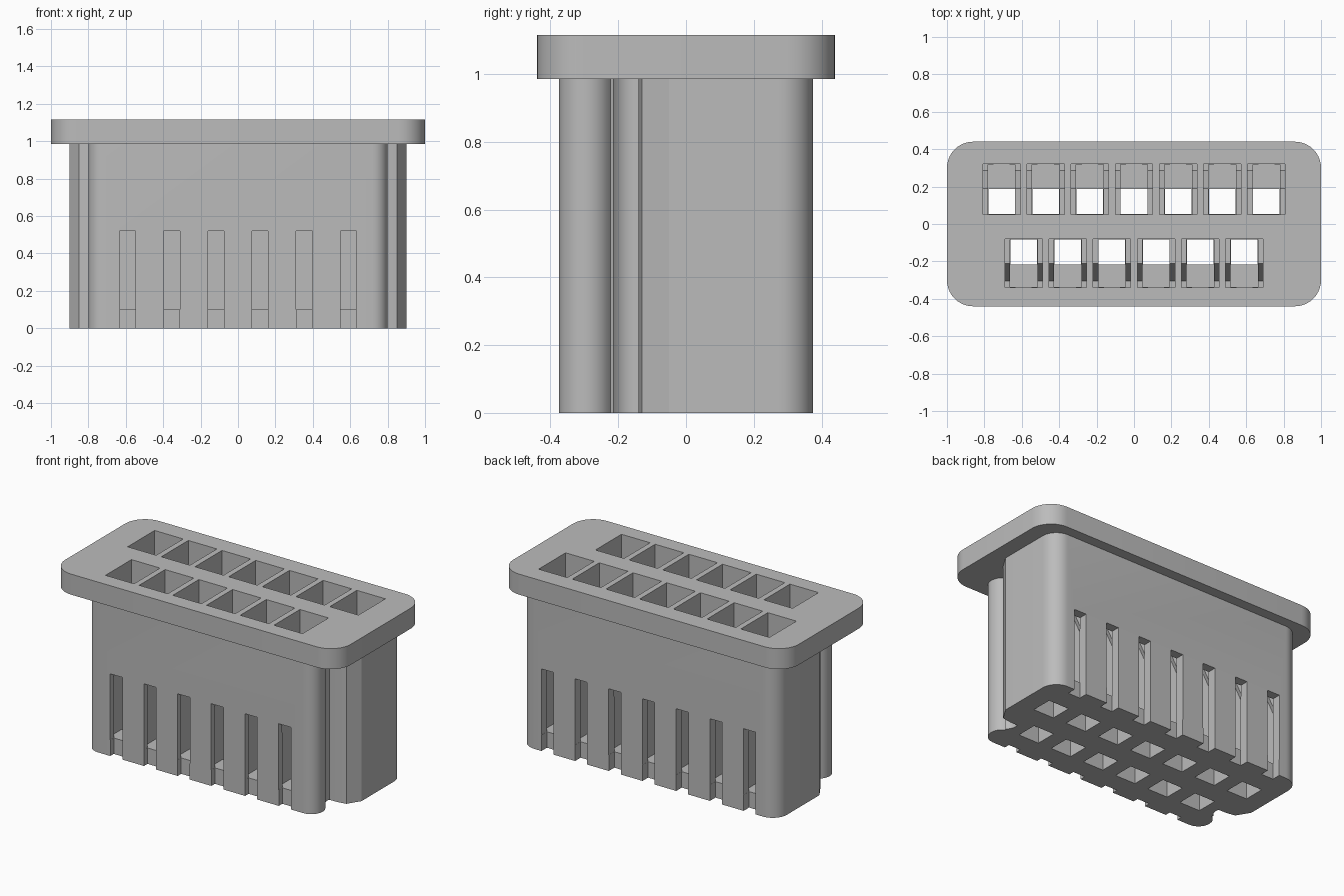
import bpy, bmesh, math
from mathutils import Matrix

cube = bpy.data.objects.get("Cube")
if cube:
    bpy.data.objects.remove(cube, do_unlink=True)

grey = bpy.data.materials.new("light grey plastic")
grey.use_nodes = True
grey.diffuse_color = (0.5, 0.5, 0.5, 1)
grey.node_tree.nodes["Principled BSDF"].inputs["Base Color"].default_value = (0.5, 0.5, 0.5, 1)


def arc(cx, cy, r, a0, a1, n=10):
    """Points on a circular arc, angles in degrees."""
    angles = [math.radians(a0 + (a1 - a0) * i / n) for i in range(n + 1)]
    return [(cx + r * math.cos(a), cy + r * math.sin(a)) for a in angles]


def add_prism(bm, points, low, high):
    """Extrude a 2D outline upwards from low to high."""
    bottom = [bm.verts.new((x, y, low)) for x, y in points]
    top = [bm.verts.new((x, y, high)) for x, y in points]
    bm.faces.new(bottom)
    bm.faces.new(top)
    for i in range(len(points)):
        j = (i + 1) % len(points)
        bm.faces.new((bottom[i], bottom[j], top[j], top[i]))
    return bottom + top


def add_box(bm, x0, x1, ya, yb, z0, z1):
    y0, y1 = sorted((ya, yb))
    return add_prism(bm, [(x0, y0), (x1, y0), (x1, y1), (x0, y1)], z0, z1)


def finish(bm, name):
    bmesh.ops.recalc_face_normals(bm, faces=bm.faces)
    mesh = bpy.data.meshes.new(name)
    bm.to_mesh(mesh)
    bm.free()
    obj = bpy.data.objects.new(name, mesh)
    bpy.context.collection.objects.link(obj)
    mesh.materials.append(grey)
    return obj


# Housing outline: rounded front lobe, side groove, slanted step, rounded rear corner
half = arc(0.72, -0.295, 0.08, -90, 65)
half += arc(0.80, -0.16, 0.065, 235, 90)[:6]
half += [(0.79, -0.14), (0.85, -0.13), (0.90, -0.05)]
half += arc(0.80, 0.275, 0.10, 0, 90)
outline = half + [(-x, y) for x, y in reversed(half)]
bm = bmesh.new()
add_prism(bm, outline, 0, 0.985)
housing = finish(bm, "housing")

# Flange with round corners
r = 0.14
plate = []
for sx, sy, start in ((1, 1, 0), (-1, 1, 90), (-1, -1, 180), (1, -1, 270)):
    plate += arc(sx * (1 - r), sy * (0.44 - r), r, start, start + 90)
bm = bmesh.new()
add_prism(bm, plate, 0.985, 1.115)
flange = finish(bm, "flange")

# Cutters for the two rows of terminal cells
PITCH = 0.236
FLOOR = 0.10
wide, narrow, hole, slot, notch = [bmesh.new() for _ in range(5)]
for side, count, inner, outer in ((-1, 6, 0.08, 0.34), (1, 7, 0.05, 0.32)):
    for i in range(count):
        x = (i - (count - 1) / 2) * PITCH
        ramp = [(inner, 1.3), (outer, 1.3), (outer, 0.45), (outer - 0.035, 0.45),
                (outer - 0.13, 0.65), (inner, 0.65)]
        verts = add_prism(wide, [(side * y, z) for y, z in ramp], x - 0.10, x + 0.10)
        turn = Matrix(((0, 0, 1), (1, 0, 0), (0, 1, 0)))
        bmesh.ops.transform(wide, matrix=turn.to_4x4(), verts=verts)
        add_box(narrow, x - 0.073, x + 0.073, side * (inner + 0.002),
                side * (outer - 0.002), FLOOR, 0.9)
        add_box(hole, x - 0.071, x + 0.071, side * (inner + 0.004),
                side * (inner + 0.137), -0.1, 0.3)
        add_box(slot, x - 0.043, x + 0.043, side * (outer - 0.04),
                side * 0.5, FLOOR + 0.001, 0.52)
        add_box(notch, x - 0.042, x + 0.042, side * outer, side * 0.5, -0.1, 0.2)

cutters = [finish(b, n + "_cutter") for b, n in
           ((wide, "wide_cell"), (narrow, "narrow_cell"), (hole, "pin_hole"),
            (slot, "latch_slot"), (notch, "foot_notch"))]


def cut(obj, tools):
    for tool in tools:
        mod = obj.modifiers.new(tool.name, "BOOLEAN")
        mod.operation = "DIFFERENCE"
        mod.solver = "EXACT"
        mod.object = tool
    bpy.context.view_layer.update()
    evaluated = obj.evaluated_get(bpy.context.evaluated_depsgraph_get())
    mesh = bpy.data.meshes.new_from_object(evaluated)
    obj.modifiers.clear()
    obj.data = mesh


cut(housing, cutters)
cut(flange, cutters[:1])
for tool in cutters:
    bpy.data.objects.remove(tool, do_unlink=True)

# Smooth the round corners, keep the edges sharp
for obj in (housing, flange):
    bpy.ops.object.select_all(action="DESELECT")
    obj.select_set(True)
    bpy.context.view_layer.objects.active = obj
    bpy.ops.object.shade_smooth_by_angle(angle=math.radians(25))
